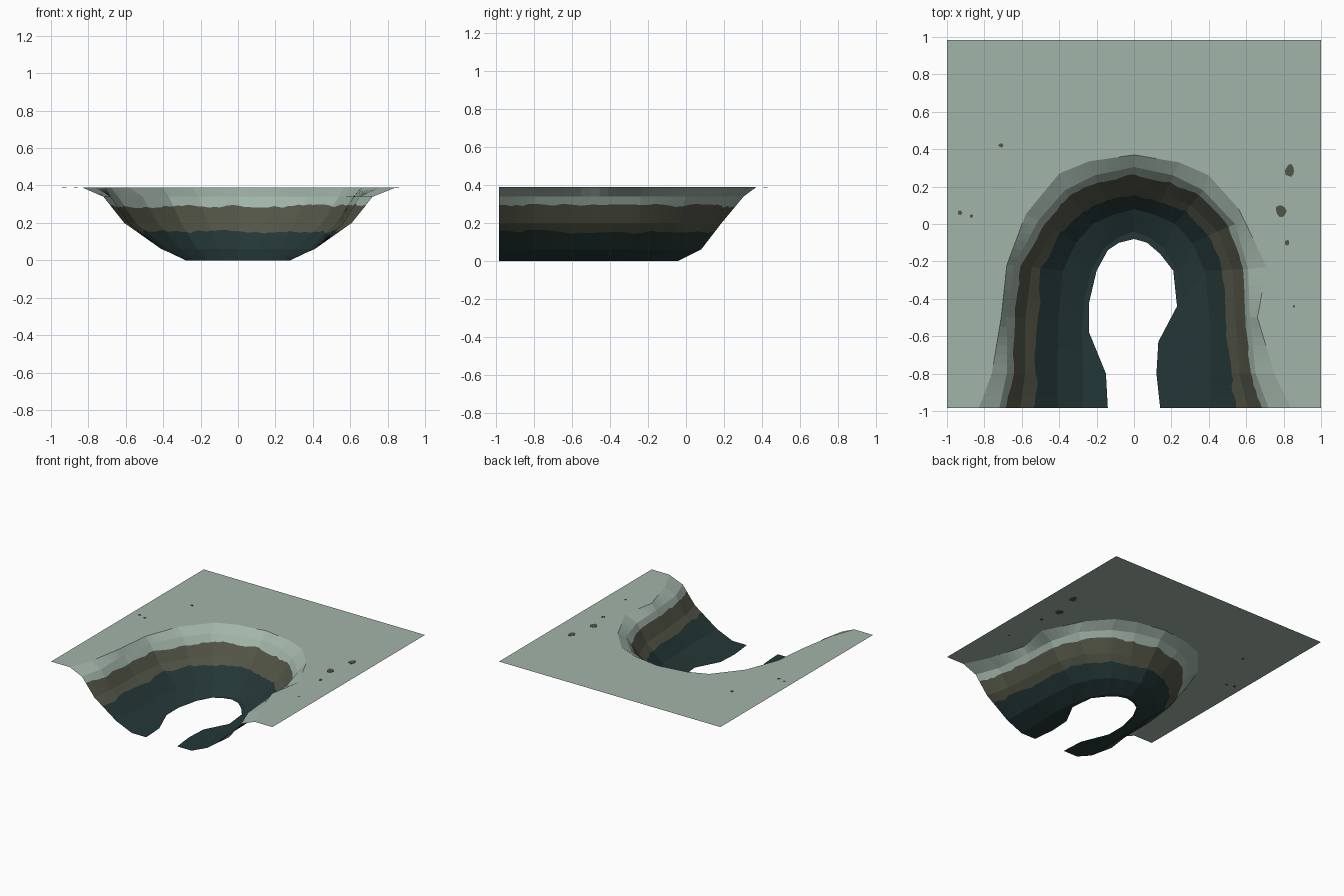
import bpy, bmesh, math, random
from mathutils import Vector

if "Cube" in bpy.data.objects:
    bpy.data.objects.remove(bpy.data.objects["Cube"])

random.seed(4)
TOP, FRONT = 0.388, -0.985


def material(name, r, g, b):
    lin = lambda c: (c / 255 / 12.92) if c < 11 else ((c / 255 + 0.055) / 1.055) ** 2.4
    m = bpy.data.materials.new(name)
    m.diffuse_color = (lin(r), lin(g), lin(b), 1)
    m.use_nodes = True
    m.node_tree.nodes["Principled BSDF"].inputs["Base Color"].default_value = m.diffuse_color
    return m


teal = material("dark teal", 36, 55, 55)
brown = material("olive brown", 82, 85, 70)
green = material("pale grey green", 162, 181, 170)


def mirrored(half):
    """Complete a left half path (ending on the axis) to the right."""
    return half + [(-x, y) for x, y in reversed(half[:-1])]


def ring(path, z, sub=6):
    """Contour line at height z, each straight part cut into sub pieces."""
    pts = [Vector((x, y, z)) for x, y in path]
    out = []
    for a, b in zip(pts, pts[1:]):
        out += [a.lerp(b, i / sub) for i in range(sub)]
    return out + [pts[-1]]


# Contours of the bay, running from front left round the back to front right
hole = ring([(-.14, FRONT), (-.15, -.8), (-.24, -.58), (-.24, -.42), (-.2, -.25),
             (-.14, -.14), (-.08, -.1), (0, -.08), (.07, -.1), (.14, -.16),
             (.21, -.25), (.23, -.44), (.13, -.63), (.12, -.8), (.14, FRONT)], 0)
floor_rim = ring(mirrored([(-.27, FRONT), (-.27, -.8), (-.28, -.57), (-.265, -.41), (-.23, -.25),
                           (-.16, -.13), (-.08, -.07), (0, -.04)]), 0)
foot = ring(mirrored([(-.41, FRONT), (-.41, -.8), (-.405, -.5), (-.38, -.25), (-.31, -.1),
                      (-.22, 0), (-.11, .05), (0, .08)]), 0.06)
shoulder = ring([(-.72, FRONT), (-.68, -.8), (-.68, -.5), (-.64, -.22), (-.51, .02),
                 (-.37, .18), (-.21, .26), (0, .305), (.21, .26), (.37, .18),
                 (.54, 0), (.61, -.24), (.62, -.5), (.65, -.8), (.72, FRONT)], 0.34)
rim = ring([(-.83, FRONT), (-.76, -.8), (-.71, -.5), (-.68, -.22), (-.58, .05),
            (-.4, .27), (-.24, .335), (0, .37), (.24, .33), (.4, .26),
            (.56, .08), (.71, -.23), (.66, -.5), (.75, -.8), (.84, FRONT)], TOP)

# Middle of the slope, steeper towards the sides
n = len(rim)
middle = []
for i in range(n):
    t = 0.48 + 0.16 * min(1, abs(i / (n - 1) - 0.5) * 3.5)
    p = foot[i].lerp(shoulder[i], t)
    p.z = 0.2
    middle.append(p)


def ragged(lower, upper, z):
    """Uneven colour border lying on the slope between two contours."""
    out, drift = [], 0
    for a, b in zip(lower, upper):
        drift = 0.6 * drift + random.uniform(-.007, .007)
        out.append(a.lerp(b, (z + drift - a.z) / (b.z - a.z)))
    return out


low_border = ragged(foot, middle, 0.153)
high_border = ragged(middle, shoulder, 0.29)

rows = [hole, floor_rim, foot, low_border, middle, high_border, shoulder, rim]
row_colour = [0, 0, 0, 1, 1, 2, 2]


def finish(bm, name, mats):
    me = bpy.data.meshes.new(name)
    bm.to_mesh(me)
    bm.free()
    for m in mats:
        me.materials.append(m)
    ob = bpy.data.objects.new(name, me)
    bpy.context.collection.objects.link(ob)
    return ob


# Sloping bay with colour bands
bm = bmesh.new()
grid = [[bm.verts.new(p) for p in row] for row in rows]
for r, (lo, hi) in enumerate(zip(grid, grid[1:])):
    for i in range(n - 1):
        f = bm.faces.new((lo[i], lo[i + 1], hi[i + 1], hi[i]))
        f.normal_update()
        if f.normal.z < 0:
            f.normal_flip()
        f.material_index = row_colour[r]
finish(bm, "bay_slope", [teal, brown, green])

# Flat land around the bay
bm = bmesh.new()
corners = [(1, FRONT), (1, -FRONT), (-1, -FRONT), (-1, FRONT)]
outline = list(rim) + [Vector((x, y, TOP)) for x, y in corners]
f = bm.faces.new([bm.verts.new(p) for p in outline])
f.normal_update()
if f.normal.z < 0:
    f.normal_flip()
bmesh.ops.triangulate(bm, faces=bm.faces[:], ngon_method='EAR_CLIP')
finish(bm, "plateau", [green])

# Small dark patches, seen from both sides of the land
bm = bmesh.new()
for x, y, rx, ry in [(-.71, .42, .014, .011), (-.93, .06, .012, .013), (-.87, .043, .01, .01),
                     (.833, .285, .026, .036), (.785, .07, .03, .033), (.818, -.1, .013, .015),
                     (.855, -.44, .007, .007)]:
    loop = []
    for k in range(10):
        a, s = k * math.tau / 10, random.uniform(.8, 1.1)
        loop.append((x + rx * s * math.cos(a), y + ry * s * math.sin(a)))
    up = [bm.verts.new((px, py, TOP + .002)) for px, py in loop]
    dn = [bm.verts.new((px, py, TOP - .002)) for px, py in loop]
    bm.faces.new(up)
    bm.faces.new(dn[::-1])
    for k in range(10):
        j = (k + 1) % 10
        bm.faces.new((dn[k], dn[j], up[j], up[k]))
finish(bm, "ground_patches", [brown])
